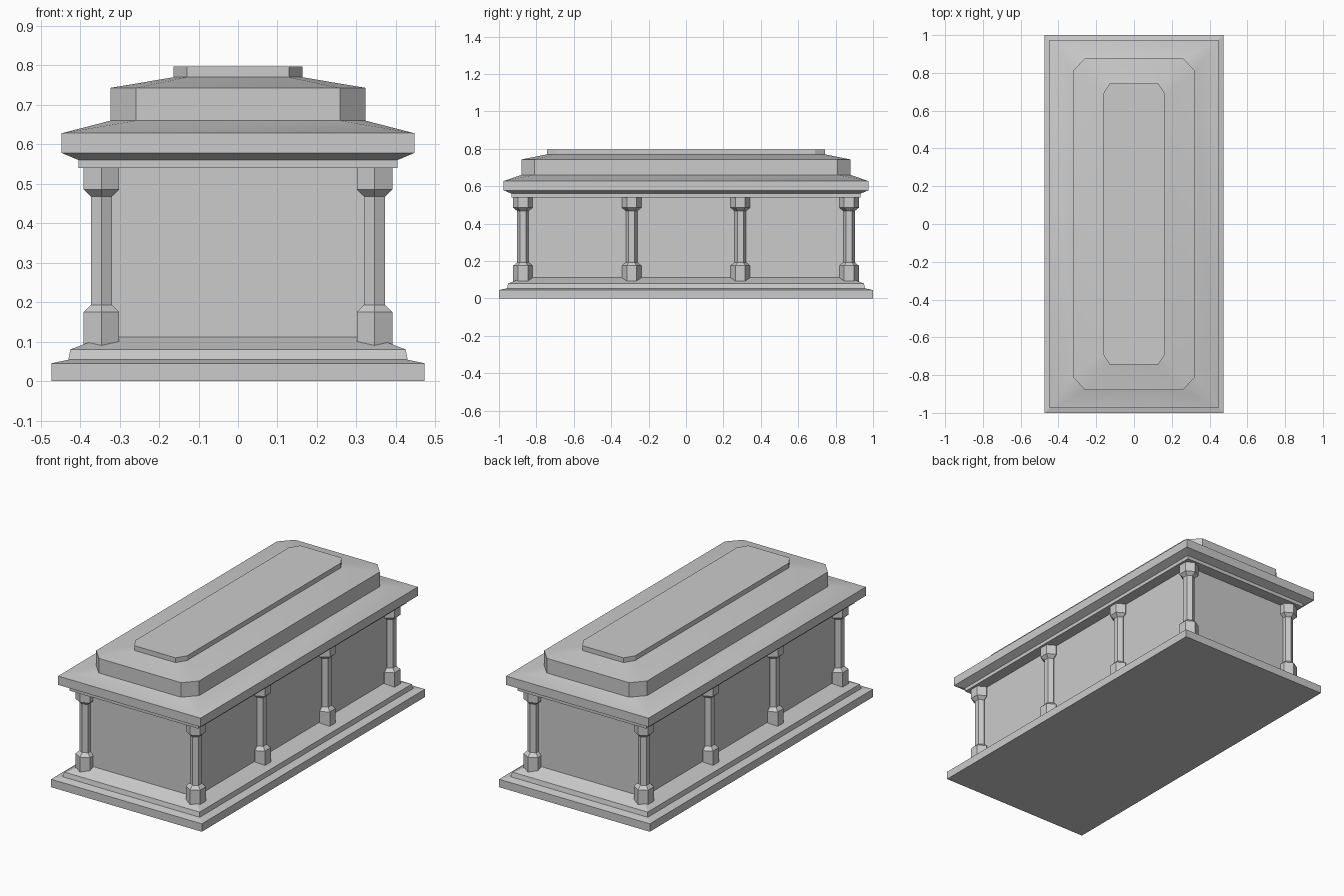
import bpy
import bmesh
import math

cube = bpy.data.objects.get("Cube")
if cube:
    bpy.data.objects.remove(cube)

stone = bpy.data.materials.new("grey stone")
stone.use_nodes = True
GREY = (0.6, 0.6, 0.6, 1)
stone.diffuse_color = GREY
stone.node_tree.nodes["Principled BSDF"].inputs["Base Color"].default_value = GREY


def ring(hx, hy, z, cx=0, cy=0):
    """Rectangle with chamfered corners, as eight points in order."""
    return [(hx, -hy + cy, z), (hx, hy - cy, z), (hx - cx, hy, z), (-hx + cx, hy, z),
            (-hx, hy - cy, z), (-hx, -hy + cy, z), (-hx + cx, -hy, z), (hx - cx, -hy, z)]


def hexagon(r, z, x, y):
    """Six-sided ring with a corner facing front."""
    angles = [math.pi / 2 + i * math.pi / 3 for i in range(6)]
    return [(x + r * math.cos(a), y + r * math.sin(a), z) for a in angles]


def loft(name, rings):
    """Closed solid skinned through a stack of rings."""
    bm = bmesh.new()
    loops = [[bm.verts.new(p) for p in r] for r in rings]
    for low, high in zip(loops, loops[1:]):
        n = len(low)
        for i in range(n):
            j = (i + 1) % n
            bm.faces.new((low[i], low[j], high[j], high[i]))
    bm.faces.new(loops[0][::-1])
    bm.faces.new(loops[-1])
    bmesh.ops.remove_doubles(bm, verts=bm.verts, dist=0.0005)
    bmesh.ops.recalc_face_normals(bm, faces=bm.faces)
    mesh = bpy.data.meshes.new(name)
    bm.to_mesh(mesh)
    bm.free()
    mesh.materials.append(stone)
    obj = bpy.data.objects.new(name, mesh)
    bpy.context.collection.objects.link(obj)
    return obj


# Stepped plinth, sloping up to the chest walls
loft("plinth", [ring(0.473, 1.0, 0), ring(0.473, 1.0, 0.045), ring(0.43, 0.957, 0.054),
                ring(0.425, 0.951, 0.08), ring(0.342, 0.868, 0.112)])

# Plain chest
loft("chest", [ring(0.342, 0.868, 0.1), ring(0.342, 0.868, 0.545)])

# Cornice and stepped lid with chamfered corners
lid = loft("lid", [ring(0.404, 0.932, 0.54), ring(0.404, 0.932, 0.56),
                   ring(0.447, 0.975, 0.578), ring(0.447, 0.975, 0.628),
                   ring(0.323, 0.88, 0.66, 0.065, 0.07), ring(0.323, 0.88, 0.743, 0.065, 0.07),
                   ring(0.163, 0.744, 0.77, 0.034, 0.054), ring(0.163, 0.744, 0.797, 0.034, 0.054)])
bpy.ops.object.select_all(action="DESELECT")
lid.select_set(True)
bpy.context.view_layer.objects.active = lid
bpy.ops.object.shade_smooth_by_angle(angle=math.radians(30))

# Four six-sided columns along each long side
PROFILE = [(0.052, 0.08), (0.052, 0.175), (0.031, 0.193),
           (0.031, 0.468), (0.052, 0.485), (0.052, 0.542)]
for side, x in (("left", 0.346), ("right", -0.346)):
    for i in range(4):
        y = -0.872 + i * 0.5813
        loft(f"{side}_column_{i + 1}", [hexagon(r, z, x, y) for r, z in PROFILE])
